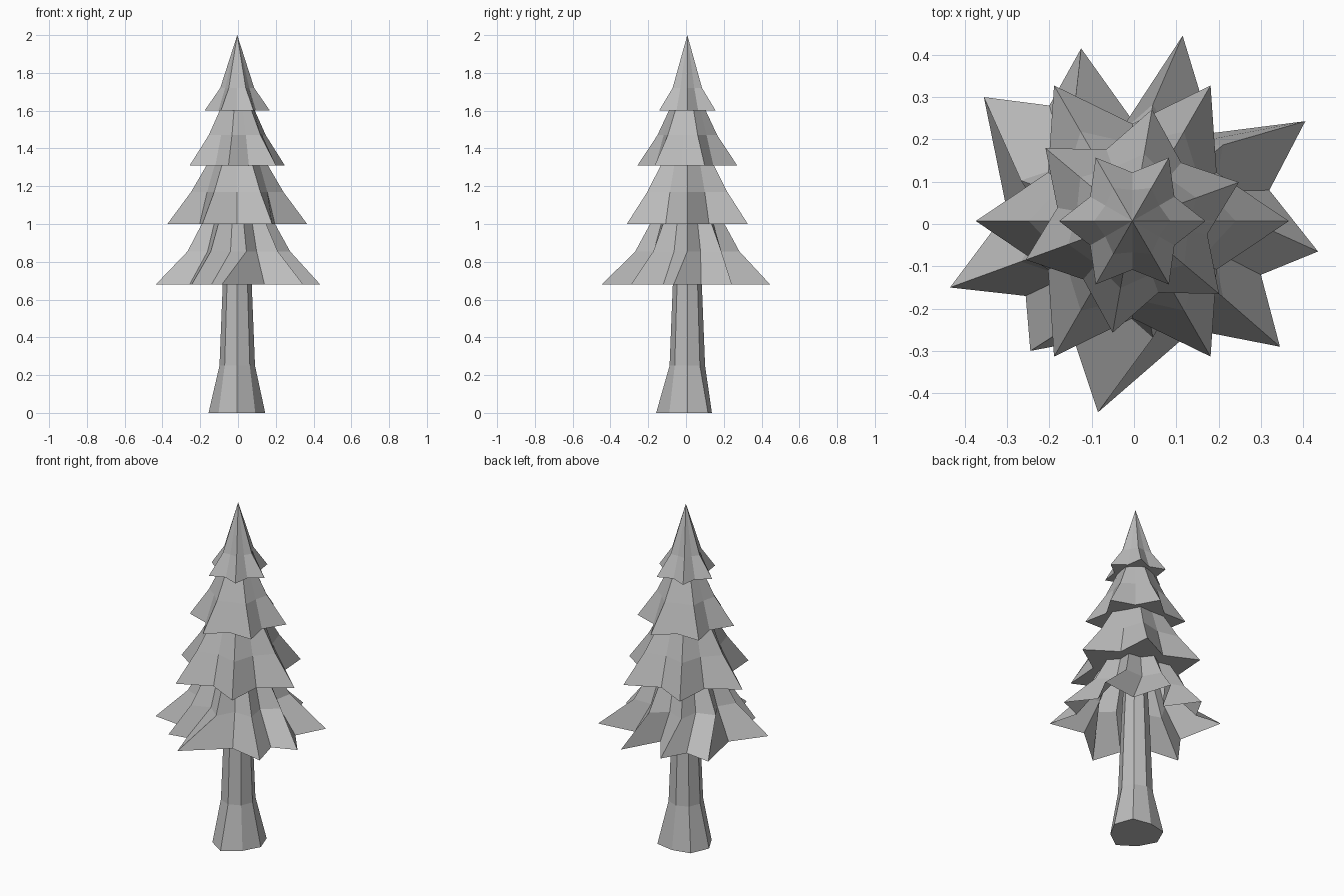
import bpy, bmesh
from math import cos, sin, radians

cube = bpy.data.objects.get("Cube")
if cube:
    bpy.data.objects.remove(cube)

grey = bpy.data.materials.new("plain_grey")
grey.use_nodes = True
grey.diffuse_color = (0.5, 0.5, 0.5, 1)
grey.node_tree.nodes["Principled BSDF"].inputs["Base Color"].default_value = (0.5, 0.5, 0.5, 1)

# Axis of the tree, slightly off the middle of its uneven outline
AXIS_X, AXIS_Y = -0.004, 0.007


def loft(name, rings, apex_z, closed_base=True):
    """Skin a stack of equal-length rings up to a point, with an optional flat base."""
    bm = bmesh.new()
    loops = [[bm.verts.new(p) for p in ring] for ring in rings]
    n = len(loops[0])
    for low, high in zip(loops, loops[1:]):
        for i in range(n):
            j = (i + 1) % n
            bm.faces.new((low[i], low[j], high[j], high[i]))
    top = bm.verts.new((AXIS_X, AXIS_Y, apex_z))
    for i in range(n):
        bm.faces.new((loops[-1][i], loops[-1][(i + 1) % n], top))
    if closed_base:
        bm.faces.new(loops[0][::-1])
    mesh = bpy.data.meshes.new(name)
    bm.to_mesh(mesh)
    bm.free()
    mesh.materials.append(grey)
    bpy.context.collection.objects.link(bpy.data.objects.new(name, mesh))


def ring(radii, z, turn=0):
    """Evenly spaced points around the axis, one per radius."""
    step = 360 / len(radii)
    angles = [radians(turn + step * i) for i in range(len(radii))]
    return [(AXIS_X + r * cos(a), AXIS_Y + r * sin(a), z) for r, a in zip(radii, angles)]


def regular_skirt(name, turn, tip, notch, levels, apex_z):
    """Six-pointed skirt; levels hold (z, tip scale, notch scale)."""
    loft(name, [ring([tip * t, notch * k] * 6, z, turn) for z, t, k in levels], apex_z)


# Trunk: eight sides, flared uneven foot
foot = [0.148, 0.155, 0.13, 0.15, 0.152, 0.14, 0.165, 0.135]
loft("trunk", [ring(foot, 0), ring([0.094] * 8, 0.25),
               ring([0.076] * 8, 0.70), ring([0.06] * 8, 1.0)], 1.02)

# Lowest skirt: nine uneven points drawn out of an even, open cone
outline = [(0.435, -0.065), (0.32, 0.08), (0.405, 0.243), (0.185, 0.215),
           (0.115, 0.445), (0, 0.24), (-0.125, 0.415), (-0.20, 0.28),
           (-0.355, 0.30), (-0.30, 0.03), (-0.435, -0.15), (-0.256, -0.17),
           (-0.245, -0.30), (-0.14, -0.28), (-0.085, -0.445), (0.14, -0.25),
           (0.345, -0.29), (0.30, -0.12)]
loft("bottom_skirt", [[(x, y, 0.68) for x, y in outline],
                      ring([0.28, 0.205] * 9, 0.855),
                      ring([0.2, 0.16] * 9, 1.0)], 1.25, closed_base=False)

# Upper skirts
regular_skirt("lower_middle_skirt", 0, 0.37, 0.23,
              [(1.0, 1, 1), (1.17, 0.66, 0.8), (1.31, 0.44, 0.6)], 1.5)
regular_skirt("upper_middle_skirt", 20, 0.268, 0.18,
              [(1.31, 1, 1), (1.47, 0.6, 0.74), (1.6, 0.37, 0.5)], 1.75)
regular_skirt("top_skirt", 0, 0.173, 0.115,
              [(1.6, 1, 1), (1.72, 0.52, 0.64)], 2.0)
